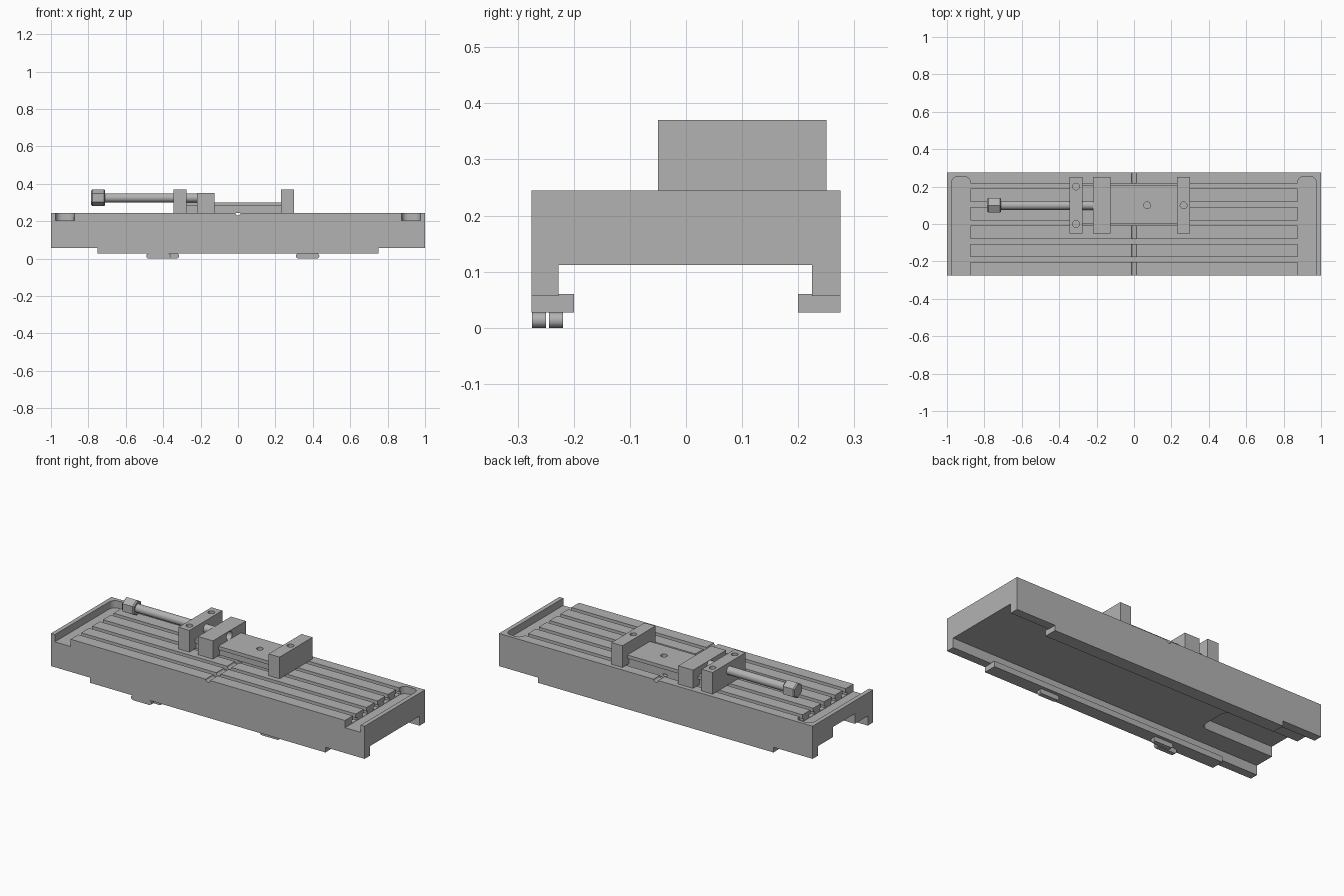
import bpy, bmesh, math

if "Cube" in bpy.data.objects:
    bpy.data.objects.remove(bpy.data.objects["Cube"], do_unlink=True)

GREY = (0.45, 0.45, 0.45, 1)
steel = bpy.data.materials.new("machined grey")
steel.use_nodes = True
steel.diffuse_color = GREY
steel.node_tree.nodes["Principled BSDF"].inputs["Base Color"].default_value = GREY


def prism(name, points, axis, lo, hi):
    """Extrude a closed 2D profile along an axis."""
    place = {"x": lambda p, t: (t, p[0], p[1]),
             "y": lambda p, t: (p[0], t, p[1]),
             "z": lambda p, t: (p[0], p[1], t)}[axis]
    bm = bmesh.new()
    rings = [[bm.verts.new(place(p, t)) for p in points] for t in (lo, hi)]
    n = len(points)
    bm.faces.new(rings[0])
    bm.faces.new(rings[1])
    for i in range(n):
        j = (i + 1) % n
        bm.faces.new((rings[0][i], rings[0][j], rings[1][j], rings[1][i]))
    bmesh.ops.recalc_face_normals(bm, faces=bm.faces)
    mesh = bpy.data.meshes.new(name)
    bm.to_mesh(mesh)
    bm.free()
    mesh.materials.append(steel)
    obj = bpy.data.objects.new(name, mesh)
    bpy.context.collection.objects.link(obj)
    return obj


def rect(a0, a1, b0, b1):
    return [(a0, b0), (a1, b0), (a1, b1), (a0, b1)]


def box(name, x, y, z):
    return prism(name, rect(*x, *y), "z", *z)


def arc(cx, cy, r, start, end, steps=8):
    angles = [math.radians(start + (end - start) * i / steps) for i in range(steps + 1)]
    return [(cx + r * math.cos(a), cy + r * math.sin(a)) for a in angles]


def circle(cx, cy, r, sides=32):
    return arc(cx, cy, r, 0, 360, sides)[:-1]


def cut(obj, cutter):
    """Subtract a cutter, apply the result and drop the cutter."""
    cutter.hide_render = True
    mod = obj.modifiers.new("cut", "BOOLEAN")
    mod.operation = "DIFFERENCE"
    mod.solver = "EXACT"
    mod.object = cutter
    bpy.context.view_layer.objects.active = obj
    bpy.ops.object.modifier_apply(modifier=mod.name)
    bpy.data.objects.remove(cutter, do_unlink=True)


def smooth(obj):
    bpy.ops.object.select_all(action="DESELECT")
    obj.select_set(True)
    bpy.context.view_layer.objects.active = obj
    bpy.ops.object.shade_smooth_by_angle(angle=math.radians(30))


TOP = 0.245

# Table body: inverted channel along x
table = prism("table", [(-0.275, 0.057), (-0.227, 0.057), (-0.227, 0.112), (0.225, 0.112),
                        (0.225, 0.057), (0.275, 0.057), (0.275, TOP), (-0.275, TOP)],
              "x", -1, 1)

# End troughs, open at the front with rounded back corners
for side in (-1, 1):
    c, r, h = side * 0.925, 0.035, 0.05
    outline = ([(c - h, -0.3), (c + h, -0.3)]
               + arc(c + h - r, 0.255 - r, r, 0, 90)
               + arc(c - h + r, 0.255 - r, r, 90, 180))
    cut(table, prism("trough_cutter", outline, "z", 0.203, 0.3))

# Five T-slots running from trough to trough
for i in range(5):
    y = 0.203 - i * 0.0985
    neck, foot = 0.0135, 0.024
    tee = [(y - foot, 0.205), (y + foot, 0.205), (y + foot, 0.222), (y + neck, 0.222),
           (y + neck, 0.3), (y - neck, 0.3), (y - neck, 0.222), (y - foot, 0.222)]
    cut(table, prism("slot_cutter", tee, "x", -0.91, 0.91))

# Shallow round groove across the middle
cut(table, prism("groove_cutter", circle(0, TOP, 0.014, 24), "y", -0.3, 0.3))

# Rounded pocket in the underside at the right end
r = 0.04
pocket = ([(-1.1, -0.11)] + arc(-0.53 - r, -0.11 + r, r, -90, 0)
          + arc(-0.53 - r, 0.09 - r, r, 0, 90) + [(-1.1, 0.09)])
cut(table, prism("pocket_cutter", pocket, "z", 0.05, 0.17))
smooth(table)

# Lower guide rails with inward lips
for name, s in (("front_rail", -1), ("back_rail", 1)):
    inner = 0.227 if s < 0 else 0.225
    prism(name, [(s * 0.275, 0.027), (s * 0.2, 0.027), (s * 0.2, 0.06), (s * inner, 0.06),
                 (s * inner, 0.057), (s * 0.275, 0.057)], "x", -0.75, 0.75)

# Rounded stop keys under the front rail
R = 0.0138
for name, x0, x1, y in (("outer_key", -0.49, -0.36, -0.2745),
                        ("inner_key", -0.44, -0.315, -0.244),
                        ("left_key", 0.31, 0.435, -0.244)):
    smooth(prism(name, arc(x1 - R, R, R, -90, 90) + arc(x0 + R, R, R, 90, 270),
                 "y", y, y + 0.025))

# Vise bed and slide plate
YC = 0.1
jaw_y = (-0.05, 0.25)
box("vise_bed", (-0.275, 0.23), (0.01, 0.19), (TOP, 0.28))
plate = box("vise_plate", (-0.275, 0.23), (0, 0.205), (0.28, 0.3))
cut(plate, prism("hole_cutter", circle(0.07, YC, 0.018), "z", 0.284, 0.4))
smooth(plate)

# Fixed jaw with one bolt hole
fixed = box("fixed_jaw", (0.23, 0.3), jaw_y, (TOP, 0.37))
cut(fixed, prism("hole_cutter", circle(0.265, YC, 0.018), "z", 0.3, 0.4))
smooth(fixed)

# Moving jaw with the screw bore
moving = box("moving_jaw", (-0.22, -0.125), jaw_y, (TOP, 0.35))
cut(moving, prism("bore_cutter", circle(YC, 0.322, 0.025), "x", -0.18, -0.1))
smooth(moving)

# Screw block with two bolt holes
block = box("screw_block", (-0.345, -0.275), jaw_y, (TOP, 0.37))
for y in (0, 0.2):
    cut(block, prism("hole_cutter", circle(-0.31, y, 0.018), "z", 0.3, 0.4))
smooth(block)

# Clamping screw and its hexagonal head
smooth(prism("screw", circle(YC, 0.325, 0.024), "x", -0.72, -0.2))
hexagon = [(y, z) for y, z in arc(YC, 0.325, 0.045, 30, 390, 6)[:-1]]
head = prism("screw_head", hexagon, "x", -0.785, -0.71)
bm = bmesh.new()
bm.from_mesh(head.data)
ends = [e for e in bm.edges if abs(e.verts[0].co.x - e.verts[1].co.x) < 0.001]
bmesh.ops.bevel(bm, geom=ends, offset=0.006, segments=1, affect="EDGES")
bm.to_mesh(head.data)
bm.free()
